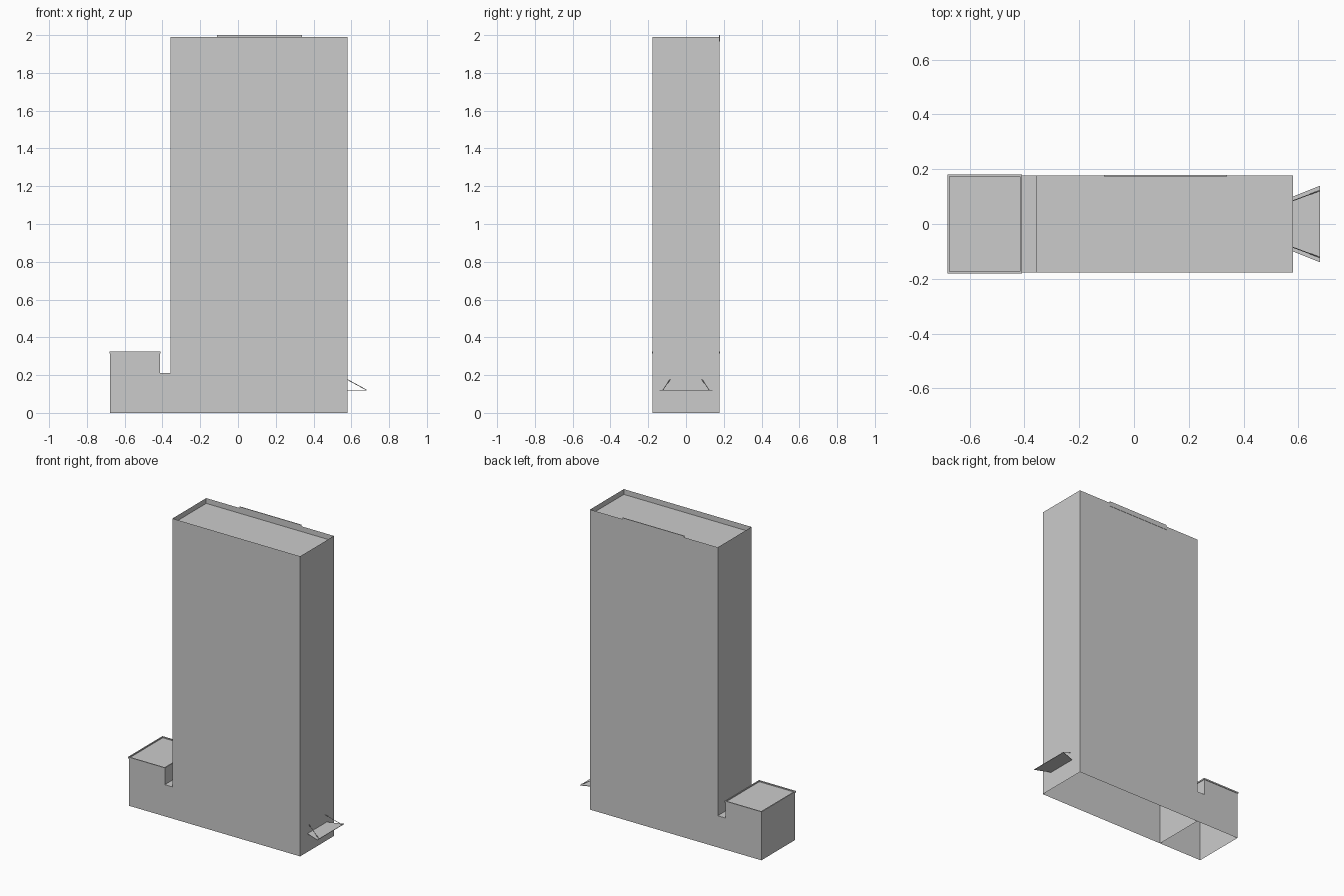
import bpy, bmesh
from mathutils import Vector

if "Cube" in bpy.data.objects:
    bpy.data.objects.remove(bpy.data.objects["Cube"])


def make_object(name, bm):
    mesh = bpy.data.meshes.new(name)
    bm.to_mesh(mesh)
    bm.free()
    obj = bpy.data.objects.new(name, mesh)
    bpy.context.collection.objects.link(obj)
    return obj


def sheet(name, points):
    bm = bmesh.new()
    bm.faces.new([bm.verts.new(p) for p in points])
    return make_object(name, bm)


def box(name, x0, x1, y0, y1, z0, z1):
    bm = bmesh.new()
    bmesh.ops.create_cube(bm, size=1)
    for v in bm.verts:
        v.co = ((x0 + x1) / 2 + v.co.x * (x1 - x0),
                (y0 + y1) / 2 + v.co.y * (y1 - y0),
                (z0 + z1) / 2 + v.co.z * (z1 - z0))
    return make_object(name, bm)


def rod(name, a, b, radius):
    a, b = Vector(a), Vector(b)
    bm = bmesh.new()
    bmesh.ops.create_cone(bm, segments=6, radius1=radius, radius2=radius,
                          depth=(b - a).length, cap_ends=True)
    obj = make_object(name, bm)
    obj.location = (a + b) / 2
    obj.rotation_euler = (b - a).to_track_quat('Z', 'Y').to_euler()
    return obj


D = 0.177                       # half depth of the building
L, N, T, R = -0.677, -0.413, -0.357, 0.58   # annex left, notch, tower sides
LOW, NOTCH, TOP = 0.32, 0.21, 1.99

# Thin outer shell: stepped outline, open underneath and at both roofs
outline = [(L, 0), (R, 0), (R, TOP), (T, TOP), (T, NOTCH), (N, NOTCH), (N, LOW), (L, LOW)]
open_edges = {0, 2, 6}
bm = bmesh.new()
front = [bm.verts.new((x, -D, z)) for x, z in outline]
back = [bm.verts.new((x, D, z)) for x, z in outline]
bm.faces.new(front)
bm.faces.new(back[::-1])
for i in range(len(outline)):
    if i not in open_edges:
        j = (i + 1) % len(outline)
        bm.faces.new((front[j], front[i], back[i], back[j]))
make_object("building_walls", bm)

# Wall between tower and annex
sheet("party_wall", [(T, D, 0), (T, -D, 0), (T, -D, NOTCH), (T, D, NOTCH)])

# Roof decks
for name, x0, x1, z in (("tower_roof", T, R, 1.955), ("annex_roof", L, N, 0.317)):
    sheet(name, [(x0, -D, z), (x1, -D, z), (x1, D, z), (x0, D, z)])

# Thin rim around the annex roof
o, w = 0.004, 0.007
for side in (-1, 1):
    y = sorted((side * (D + o), side * (D + o - w)))
    box("annex_rim_side", L - o, N + o, *y, 0.315, 0.324)
box("annex_rim_left", L - o, L - o + w, -D, D, 0.315, 0.324)
box("annex_rim_right", N + o - w, N + o, -D, D, 0.315, 0.324)

# Plate along the back parapet
box("roof_plate", -0.11, 0.34, D - 0.003, D + 0.002, 1.967, 2.0)

# Flared entrance canopy and its two stays
bm = bmesh.new()
plan = [(R, -0.1), (0.68, -0.14), (0.68, 0.14), (R, 0.1)]
face = bm.faces.new([bm.verts.new((x, y, 0.122)) for x, y in plan])
new = bmesh.ops.extrude_face_region(bm, geom=[face])["geom"]
for v in new:
    if isinstance(v, bmesh.types.BMVert):
        v.co.z -= 0.003
bmesh.ops.recalc_face_normals(bm, faces=bm.faces)
make_object("entrance_canopy", bm)
for side in (-1, 1):
    rod("canopy_stay", (R, side * 0.085, 0.176), (0.679, side * 0.122, 0.122), 0.002)
